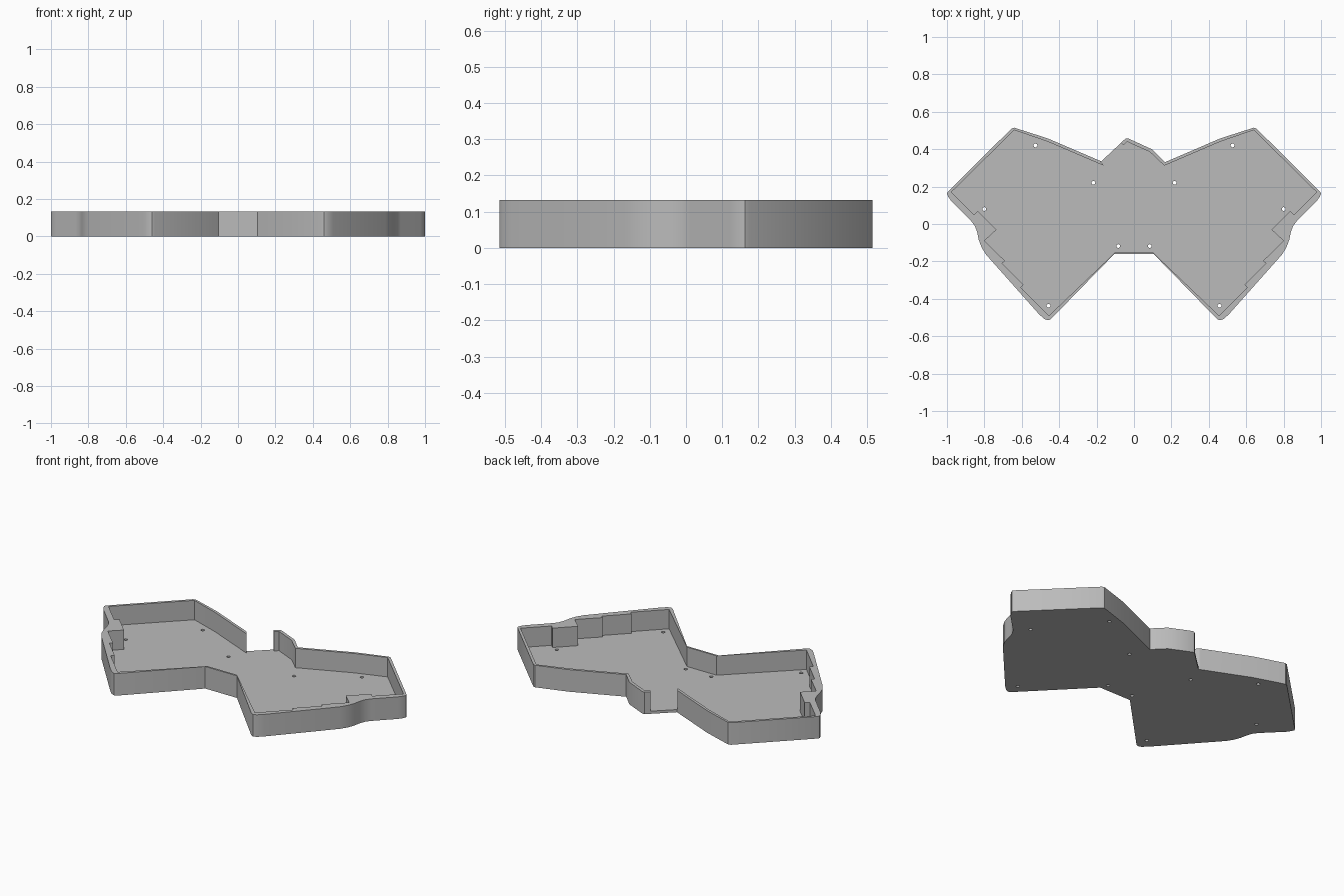
import bpy
import bmesh
import math

cube = bpy.data.objects.get("Cube")
if cube:
    bpy.data.objects.remove(cube, do_unlink=True)

HEIGHT = 0.132
FLOOR = 0.016

grey = bpy.data.materials.new("plain grey")
grey.use_nodes = True
grey.diffuse_color = (0.5, 0.5, 0.5, 1)
grey.node_tree.nodes["Principled BSDF"].inputs["Base Color"].default_value = (0.5, 0.5, 0.5, 1)


def finish(name, bm):
    bmesh.ops.recalc_face_normals(bm, faces=bm.faces)
    mesh = bpy.data.meshes.new(name)
    bm.to_mesh(mesh)
    bm.free()
    mesh.materials.append(grey)
    obj = bpy.data.objects.new(name, mesh)
    bpy.context.collection.objects.link(obj)
    return obj


def prism(name, outline, z0, z1):
    bm = bmesh.new()
    face = bm.faces.new([bm.verts.new((x, y, z0)) for x, y in outline])
    top = bmesh.ops.extrude_face_region(bm, geom=[face])["geom"]
    verts = [v for v in top if isinstance(v, bmesh.types.BMVert)]
    bmesh.ops.translate(bm, verts=verts, vec=(0, 0, z1 - z0))
    return finish(name, bm)


def mirrored(points):
    return [(-x, y) for x, y in reversed(points)]


def cut(target, cutter):
    cutter.hide_render = True
    mod = target.modifiers.new("cut", 'BOOLEAN')
    mod.operation = 'DIFFERENCE'
    mod.solver = 'EXACT'
    mod.object = cutter
    bpy.context.view_layer.objects.active = target
    bpy.ops.object.modifier_apply(modifier=mod.name)
    bpy.data.objects.remove(cutter, do_unlink=True)


# Outer shell: right half from front notch round to the rear valley
outer = [(0.105, -0.16), (0.445, -0.509), (0.46, -0.515), (0.48, -0.508),
         (0.51, -0.48), (0.79, -0.165), (0.815, -0.125), (0.83, -0.085),
         (0.838, -0.045), (0.85, -0.012), (0.87, 0.015), (0.975, 0.12),
         (0.993, 0.145), (1.0, 0.163), (0.993, 0.175),
         (0.655, 0.51), (0.64, 0.515), (0.46, 0.457), (0.165, 0.33)]
rear_outer = [(0.095, 0.4), (-0.03, 0.457), (-0.045, 0.457)]
left_outer = mirrored(outer)
left_outer[0] = (-0.175, 0.335)
case = prism("keyboard_tray", outer + rear_outer + left_outer, 0, HEIGHT)

# Cavity with stepped side walls and an open cable slot at the rear
inner = [(0.098, -0.149), (0.455, -0.49), (0.605, -0.34), (0.59, -0.325),
         (0.705, -0.21), (0.69, -0.197), (0.8, -0.09), (0.735, -0.03),
         (0.835, 0.07), (0.855, 0.05), (0.977, 0.17), (0.64, 0.502),
         (0.46, 0.44), (0.162, 0.312)]
rear_inner = [(0.085, 0.385), (-0.037, 0.44), (-0.056, 0.42),
              (-0.1, 0.464), (-0.2, 0.364)]
cavity = prism("cavity_cutter", inner + rear_inner + mirrored(inner), FLOOR, HEIGHT + 0.1)
cut(case, cavity)

# Screw holes through the floor
bm = bmesh.new()
for x, y in [(0.527, 0.42), (0.217, 0.22), (0.8, 0.08), (0.085, -0.118), (0.457, -0.437)]:
    for side in (-1, 1):
        made = bmesh.ops.create_cone(bm, cap_ends=True, segments=20,
                                     radius1=0.01, radius2=0.01, depth=0.1)
        bmesh.ops.translate(bm, verts=made["verts"], vec=(side * x, y, 0))
cut(case, finish("hole_cutter", bm))

# Smooth rounded corners, sharp rims
bpy.ops.object.select_all(action='DESELECT')
case.select_set(True)
bpy.context.view_layer.objects.active = case
bpy.ops.object.shade_smooth_by_angle(angle=math.radians(30))
